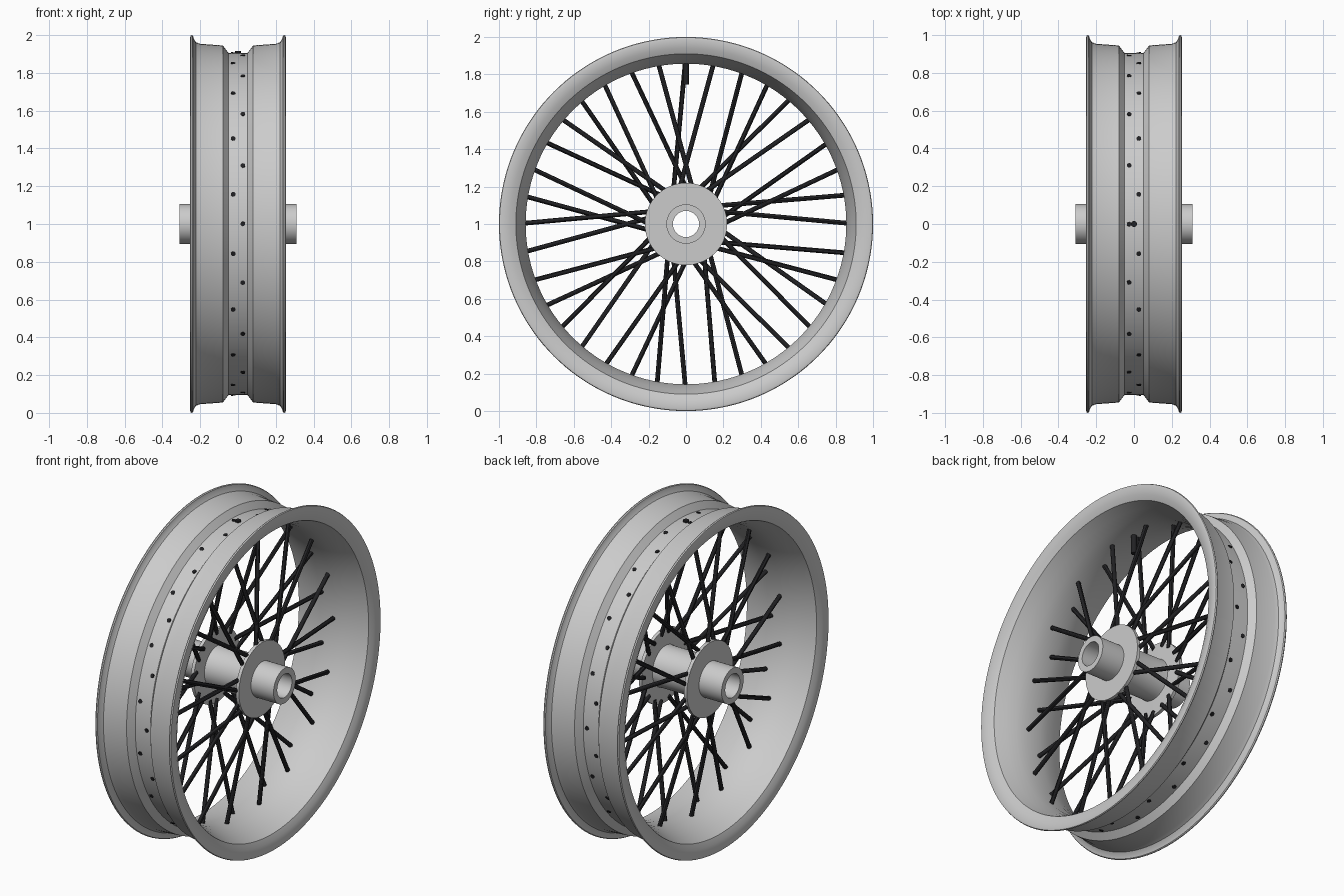
import bpy, bmesh, math
from mathutils import Vector

if "Cube" in bpy.data.objects:
    bpy.data.objects.remove(bpy.data.objects["Cube"])

CENTRE = Vector((0, 0, 1))

dark = bpy.data.materials.new("dark_metal")
dark.diffuse_color = (0.015, 0.015, 0.017, 1)
dark.use_nodes = True
dark.node_tree.nodes["Principled BSDF"].inputs["Base Color"].default_value = dark.diffuse_color


def finish(bm, name, mat=None, angle=30):
    bmesh.ops.recalc_face_normals(bm, faces=bm.faces[:])
    me = bpy.data.meshes.new(name)
    bm.to_mesh(me)
    bm.free()
    ob = bpy.data.objects.new(name, me)
    bpy.context.collection.objects.link(ob)
    if mat:
        me.materials.append(mat)
    bpy.ops.object.select_all(action='DESELECT')
    ob.select_set(True)
    bpy.context.view_layer.objects.active = ob
    bpy.ops.object.shade_smooth_by_angle(angle=math.radians(angle))
    return ob


def lathe(name, profile, steps, angle=30):
    """Closed (x, radius) profile turned around the axle."""
    bm = bmesh.new()
    rings = []
    for i in range(steps):
        a = 2 * math.pi * i / steps
        rings.append([bm.verts.new(CENTRE + Vector((x, r * math.cos(a), r * math.sin(a))))
                      for x, r in profile])
    n = len(profile)
    for i in range(steps):
        p, q = rings[i], rings[(i + 1) % steps]
        for j in range(n):
            k = (j + 1) % n
            bm.faces.new((p[j], p[k], q[k], q[j]))
    return finish(bm, name, angle=angle)


def polar(x, r, deg):
    a = math.radians(deg)
    return CENTRE + Vector((x, r * math.cos(a), r * math.sin(a)))


def rod(bm, a, b, radius, sides=12):
    d = b - a
    mat = d.to_track_quat('Z', 'Y').to_matrix().to_4x4()
    mat.translation = (a + b) / 2
    bmesh.ops.create_cone(bm, cap_ends=True, segments=sides, radius1=radius,
                          radius2=radius, depth=d.length, matrix=mat)


def mirrored(half):
    """Complete a half profile across x = 0."""
    return half + [(-x, r) for x, r in reversed(half)]


# Rim: drop-centre channel outside, smooth dish inside
rim_outer = [(0.05, 0.905), (0.08, 0.945), (0.2, 0.954), (0.222, 0.962),
             (0.234, 0.98), (0.238, 0.996), (0.244, 1.0), (0.251, 0.997),
             (0.254, 0.985), (0.246, 0.94), (0.232, 0.91), (0.17, 0.886),
             (0.11, 0.868), (0.05, 0.857)]
lathe("rim", mirrored(rim_outer), 144)

# Hub: bored tube with two flanges
hub_half = [(0.125, 0.12), (0.138, 0.122), (0.14, 0.22), (0.16, 0.22),
            (0.16, 0.105), (0.31, 0.105), (0.31, 0.07)]
lathe("hub", mirrored(hub_half), 64)

# Spokes: 36, alternating flanges, laced in crossing pairs
bm = bmesh.new()
for i in range(36):
    deg = i * 10
    side = 1 if i % 2 == 0 else -1
    lean = 20 if i % 4 < 2 else -20
    rod(bm, polar(side * 0.143, 0.195, deg + lean), polar(side * 0.025, 0.908, deg), 0.0125)
finish(bm, "spokes", dark)

# Valve stem at the top
bm = bmesh.new()
rod(bm, polar(0, 0.745, 90), polar(0, 0.915, 90), 0.016, 20)
finish(bm, "valve_stem", dark)
